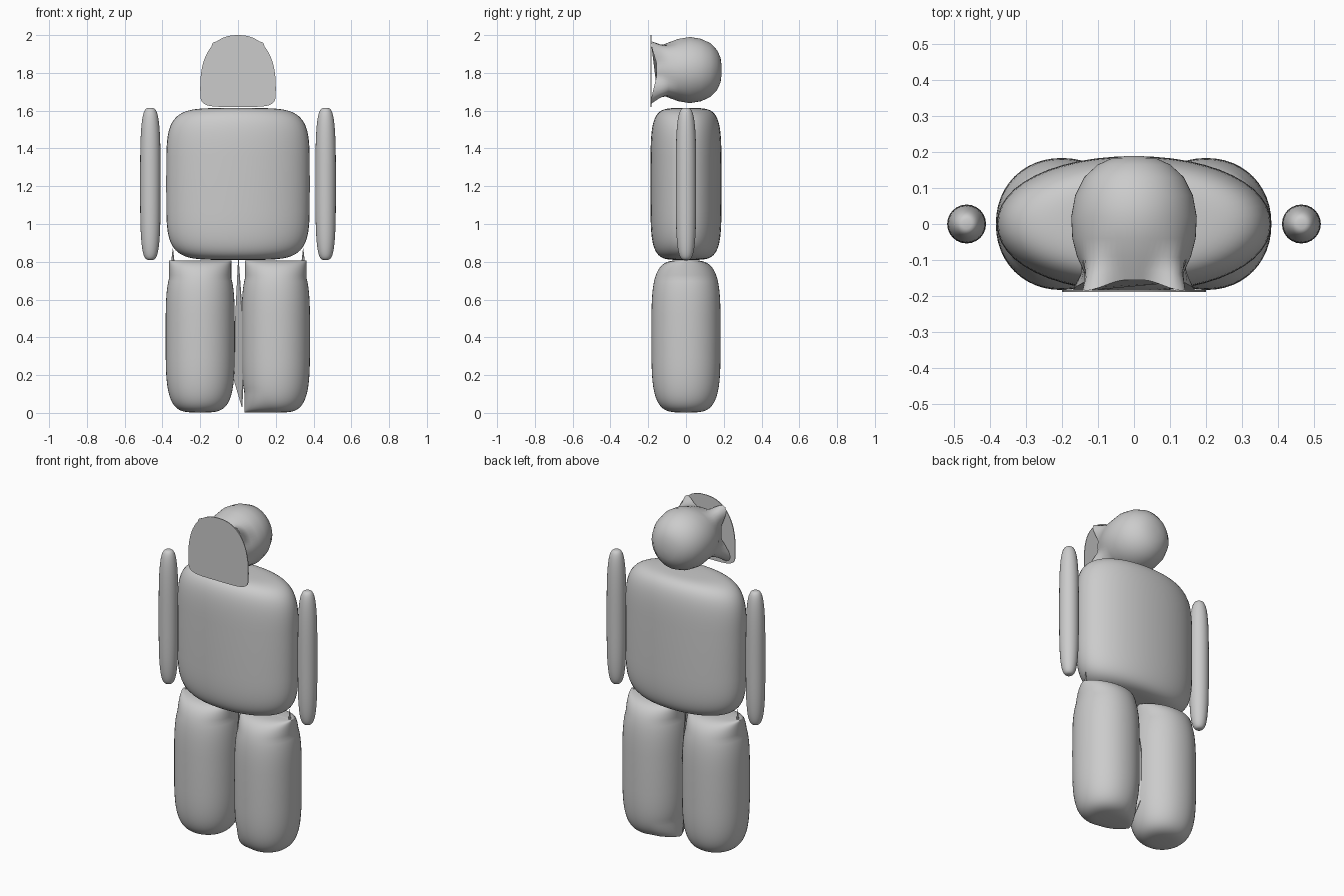
import bpy, bmesh
from math import sin, cos, pi, tau

cube = bpy.data.objects.get("Cube")
if cube:
    bpy.data.objects.remove(cube)

grey = bpy.data.materials.new("plain grey")
grey.use_nodes = True
tone = (0.6, 0.6, 0.6, 1)
grey.diffuse_color = tone
grey.node_tree.nodes["Principled BSDF"].inputs["Base Color"].default_value = tone


def power(v, e):
    return (1 if v >= 0 else -1) * abs(v) ** e


def loft(name, rings, sharp=0.9):
    """Skin a list of point rings, closing both ends."""
    bm = bmesh.new()
    loops = [[bm.verts.new(p) for p in ring] for ring in rings]
    n = len(rings[0])
    for a, b in zip(loops, loops[1:]):
        for i in range(n):
            j = (i + 1) % n
            bm.faces.new((a[i], a[j], b[j], b[i]))
    bm.faces.new(loops[0][::-1])
    bm.faces.new(loops[-1])
    bmesh.ops.recalc_face_normals(bm, faces=bm.faces)
    mesh = bpy.data.meshes.new(name)
    bm.to_mesh(mesh)
    bm.free()
    mesh.materials.append(grey)
    ob = bpy.data.objects.new(name, mesh)
    bpy.context.collection.objects.link(ob)
    bpy.ops.object.select_all(action='DESELECT')
    ob.select_set(True)
    bpy.context.view_layer.objects.active = ob
    bpy.ops.object.shade_smooth_by_angle(angle=sharp)
    return ob


def plain(r, c, v):
    return r


def pillow(name, centre, half, plan, profile, reach=plain, rows=40, cols=48):
    """Rounded block; reach sets how far each ring spreads along x."""
    rings = []
    for k in range(rows + 1):
        phi = (k / rows - 0.5) * pi * 0.9985
        r, v = cos(phi) ** (2 / profile), power(sin(phi), 2 / profile)
        ring = []
        for i in range(cols):
            t = tau * i / cols
            c, s = power(cos(t), 2 / plan), power(sin(t), 2 / plan)
            ring.append((centre[0] + half[0] * reach(r, c, v) * c,
                         centre[1] + half[1] * r * s,
                         centre[2] + half[2] * v))
        rings.append(ring)
    return loft(name, rings)


# Torso
pillow("torso", (0, 0, 1.212), (0.38, 0.188, 0.402), 2.1, 5)


# Legs end in a wide ridge under the torso
def ridge_top(r, c, v):
    return max(r, 0.9) if v > 0 else r


def square_inside(r, c, v):
    if v > 0:
        return max(r, 0.9)
    return max(r, 0.92 * min(1, -2 * c)) if c < 0 else r


pillow("right_leg", (-0.2, 0, 0.405), (0.183, 0.183, 0.403), 2.1, 4, ridge_top)
pillow("left_leg", (0.2, 0, 0.405), (0.181, 0.183, 0.403), 2.1, 4, square_inside)

# Arms and the fine points at the hips
for side, label in ((-1, "right"), (1, "left")):
    pillow(label + "_arm", (side * 0.464, 0, 1.212), (0.054, 0.054, 0.403), 2, 3.6, cols=24)
    loft(label + "_hip_point",
         [[(side * 0.345 + w * cos(tau * i / 6), w * sin(tau * i / 6), z) for i in range(6)]
          for z, w in ((0.77, 0.012), (0.87, 0.001))])

# Thin flap between the legs
flap = [(0, 0, 0.81), (-0.01, 0.05, 0.5), (-0.03, 0.03, 0.2), (0.02, 0, 0.03), (0.03, -0.04, 0.4)]
loft("inner_leg_flap", [[(x + d, y, z) for x, y, z in flap] for d in (0, 0.004)])

# Head: rounded at the back, drawn out to four corners at the front
stations = [(0.189, 0.02, 0.02), (0.183, 0.06, 0.065), (0.165, 0.1, 0.105), (0.13, 0.138, 0.142),
            (0.08, 0.163, 0.165), (0.02, 0.174, 0.175), (-0.04, 0.171, 0.165),
            (-0.09, 0.158, 0.147), (-0.125, 0.142, 0.133), (-0.155, 0.13, 0.12)]
rings = []
for y, w, h in stations:
    pull = max(0, (-y - 0.06) / 0.095) ** 2
    ring = []
    for i in range(64):
        t = tau * i / 64
        corner = pull * abs(sin(2 * t)) ** 5
        low = 0.75 if sin(t) < 0 else 0.45
        ring.append((w * cos(t) * (1 + low * corner), y - 0.03 * corner,
                     1.815 + h * sin(t) * (1 + (low + 0.25) * corner)))
    rings.append(ring)
loft("head", rings)

# Flat face plate, domed above and squarer below
outline = []
for i in range(64):
    t = tau * i / 64
    e = 0.85 if sin(t) > 0 else 0.4
    h = 0.28 if sin(t) > 0 else 0.1
    outline.append((0.2 * power(cos(t), e), 1.72 + h * power(sin(t), e)))
loft("face_plate", [[(x, y, z) for x, z in outline] for y in (-0.188, -0.183)], 0.5)
